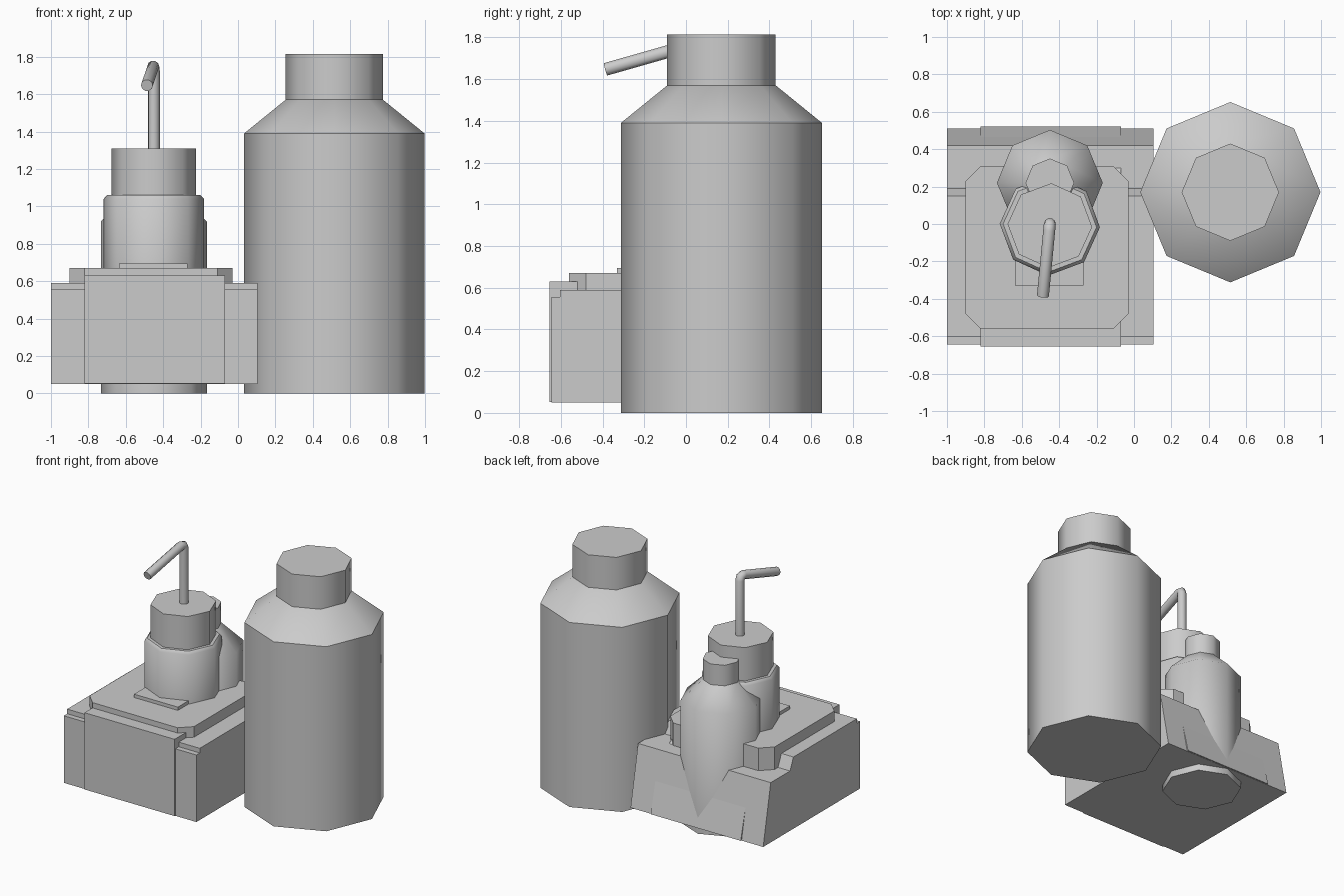
import bpy
import bmesh
from math import radians, cos, sin, pi
from mathutils import Vector

cube = bpy.data.objects.get("Cube")
if cube:
    bpy.data.objects.remove(cube, do_unlink=True)

GREY = (0.6, 0.6, 0.6, 1)
grey = bpy.data.materials.new("plain grey")
grey.use_nodes = True
grey.diffuse_color = GREY
grey.node_tree.nodes["Principled BSDF"].inputs["Base Color"].default_value = GREY


def finish(name, bm, smooth=False):
    bmesh.ops.recalc_face_normals(bm, faces=bm.faces)
    mesh = bpy.data.meshes.new(name)
    bm.to_mesh(mesh)
    bm.free()
    mesh.materials.append(grey)
    obj = bpy.data.objects.new(name, mesh)
    bpy.context.collection.objects.link(obj)
    if smooth:
        bpy.ops.object.select_all(action='DESELECT')
        obj.select_set(True)
        bpy.context.view_layer.objects.active = obj
        bpy.ops.object.shade_smooth_by_angle(angle=radians(45.5))
    return obj


def extrude(name, points, offset):
    """Solid swept from a flat outline along an offset."""
    bm = bmesh.new()
    face = bm.faces.new([bm.verts.new(p) for p in points])
    out = bmesh.ops.extrude_face_region(bm, geom=[face], use_keep_orig=True)
    moved = [g for g in out["geom"] if isinstance(g, bmesh.types.BMVert)]
    bmesh.ops.translate(bm, verts=moved, vec=offset)
    return finish(name, bm)


def turned(name, center, profile, turn=0, sides=8):
    """Closed octagonal solid from (radius, height) pairs."""
    bm = bmesh.new()
    rings = []
    for r, z in profile:
        angles = [2 * pi * i / sides + radians(turn) for i in range(sides)]
        rings.append([bm.verts.new((center[0] + r * cos(a), center[1] + r * sin(a), z))
                      for a in angles])
    for low, high in zip(rings, rings[1:]):
        for i in range(sides):
            j = (i + 1) % sides
            bm.faces.new((low[i], low[j], high[j], high[i]))
    bm.faces.new(rings[0])
    bm.faces.new(rings[-1])
    return finish(name, bm, smooth=True)


def block(name, x0, x1, y0, y1, z0, z1):
    return extrude(name, [(x0, y0, z0), (x1, y0, z0), (x1, y1, z0), (x0, y1, z0)],
                   (0, 0, z1 - z0))


# Large bottle: body with shoulder, then cap
turned("large_bottle_body", (0.515, 0.17), [(0.482, 0), (0.482, 1.39), (0.26, 1.57)])
turned("large_bottle_cap", (0.515, 0.17), [(0.26, 1.56), (0.26, 1.815)])

# Case with a stepped top and sloping back
case_side = [(-0.645, 0.05), (-0.645, 0.555), (-0.605, 0.555), (-0.605, 0.59),
             (0.15, 0.59), (0.19, 0.50), (0.42, 0.50), (0.51, 0.05)]
extrude("case", [(-1, y, z) for y, z in case_side], (1.105, 0, 0))

# Central band standing slightly proud of the case
band_side = [(-0.655, 0.052), (-0.655, 0.63), (0.15, 0.63), (0.3, 0.5), (0.41, 0.5), (0.52, 0.052)]
extrude("central_band", [(-0.82, y, z) for y, z in band_side], (0.75, 0, 0))

# Lid with clipped corners
x0, x1, y0, y1, c = -0.90, -0.03, -0.56, 0.31, 0.08
lid = [(x0 + c, y0), (x1 - c, y0), (x1, y0 + c), (x1, y1 - c),
       (x1 - c, y1), (x0 + c, y1), (x0, y1 - c), (x0, y0 + c)]
extrude("lid", [(x, y, 0.45) for x, y in lid], (0, 0, 0.22))

# Small rear bottle passing through the case
rear = (-0.45, 0.22)
turned("rear_bottle_body", rear, [(0.283, 0), (0.283, 0.92), (0.13, 1.065)])
turned("rear_bottle_cap", rear, [(0.13, 1.05), (0.13, 1.22)])

# Pump bottle with its foot plate
pump = (-0.45, -0.008)
block("foot_plate", -0.635, -0.27, -0.33, 0.05, 0.66, 0.695)
turned("pump_bottle_body", pump, [(0.268, 0.6), (0.268, 1.04), (0.25, 1.06)], turn=-2)
turned("pump_bottle_cap", pump, [(0.226, 1.05), (0.226, 1.31)], turn=-2)


# Bent pump tube: upright, mitred elbow and drooping nozzle
def tube(name, path, radius, sides=10):
    bm = bmesh.new()
    path = [Vector(p) for p in path]
    rings = []
    for i, p in enumerate(path):
        axis = (path[min(i + 1, len(path) - 1)] - path[max(i - 1, 0)]).normalized()
        side = Vector((1, -0.09, 0)).normalized()
        side = (side - axis * side.dot(axis)).normalized()
        up = axis.cross(side)
        rings.append([bm.verts.new(p + radius * (side * cos(a) + up * sin(a)))
                      for a in (2 * pi * k / sides for k in range(sides))])
    for low, high in zip(rings, rings[1:]):
        for i in range(sides):
            j = (i + 1) % sides
            bm.faces.new((low[i], low[j], high[j], high[i]))
    bm.faces.new(rings[0])
    bm.faces.new(rings[-1])
    return finish(name, bm, smooth=True)


tube("pump_tube", [(-0.45, 0, 1.3), (-0.45, 0, 1.72), (-0.451, -0.008, 1.742),
                   (-0.453, -0.03, 1.748), (-0.487, -0.385, 1.647)], 0.032)
